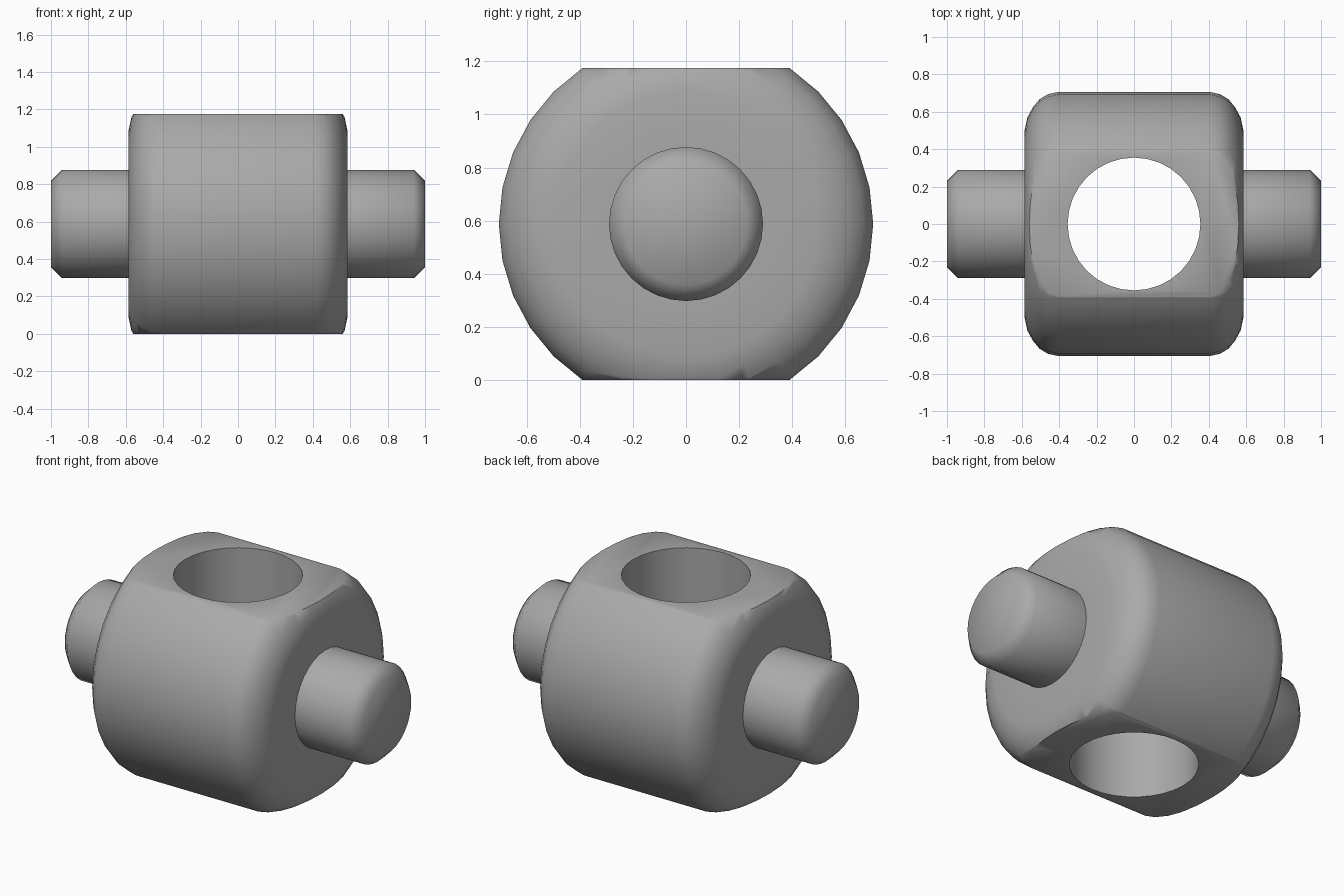
import bpy, bmesh, math
from mathutils import Vector, Matrix

if "Cube" in bpy.data.objects:
    bpy.data.objects.remove(bpy.data.objects["Cube"])

MID = 0.5875          # height of the pin axis
SEG = 32

grey = bpy.data.materials.new("steel grey")
grey.diffuse_color = (0.4, 0.4, 0.4, 1)
grey.use_nodes = True
grey.node_tree.nodes["Principled BSDF"].inputs["Base Color"].default_value = grey.diffuse_color


def add_object(name, bm):
    bmesh.ops.recalc_face_normals(bm, faces=bm.faces)
    mesh = bpy.data.meshes.new(name)
    bm.to_mesh(mesh)
    bm.free()
    mesh.materials.append(grey)
    obj = bpy.data.objects.new(name, mesh)
    bpy.context.collection.objects.link(obj)
    return obj


# Half profile (x, radius): rounded body shoulder, then chamfered pin
half = [(0.41, 0.705), (0.46, 0.694), (0.505, 0.667), (0.54, 0.625),
        (0.57, 0.57), (0.585, 0.50), (0.585, 0.29), (0.94, 0.29), (1.0, 0.23)]
profile = [(-x, r) for x, r in reversed(half)] + half

# Lathe the body and pins around the x axis
bm = bmesh.new()
rings = []
for x, r in profile:
    ring = []
    for i in range(SEG):
        a = 2 * math.pi * i / SEG
        ring.append(bm.verts.new((x, r * math.cos(a), MID + r * math.sin(a))))
    rings.append(ring)
for a, b in zip(rings, rings[1:]):
    for i in range(SEG):
        j = (i + 1) % SEG
        bm.faces.new((a[i], a[j], b[j], b[i]))
bm.faces.new(rings[0])
bm.faces.new(rings[-1])

# Flats on the top and bottom of the body
for z, n in ((2 * MID, 1), (0, -1)):
    cut = bmesh.ops.bisect_plane(bm, geom=bm.verts[:] + bm.edges[:] + bm.faces[:],
                                 plane_co=Vector((0, 0, z)),
                                 plane_no=Vector((0, 0, n)), clear_outer=True)
    edges = [e for e in cut["geom_cut"] if isinstance(e, bmesh.types.BMEdge)]
    bmesh.ops.contextual_create(bm, geom=edges)
body = add_object("cross_block_with_pins", bm)

# Vertical through hole
bm = bmesh.new()
bmesh.ops.create_cone(bm, cap_ends=True, segments=SEG, radius1=0.355, radius2=0.355,
                      depth=2, matrix=Matrix.Translation((0, 0, MID)))
cutter = add_object("hole_cutter", bm)
cutter.hide_render = True
mod = body.modifiers.new("hole", "BOOLEAN")
mod.operation = "DIFFERENCE"
mod.solver = "EXACT"
mod.object = cutter
bpy.context.view_layer.objects.active = body
body.select_set(True)
bpy.ops.object.modifier_apply(modifier=mod.name)
bpy.data.objects.remove(cutter)

# Smooth shading, sharp at the hole rim and pin roots
bpy.ops.object.shade_smooth_by_angle(angle=math.radians(60))
